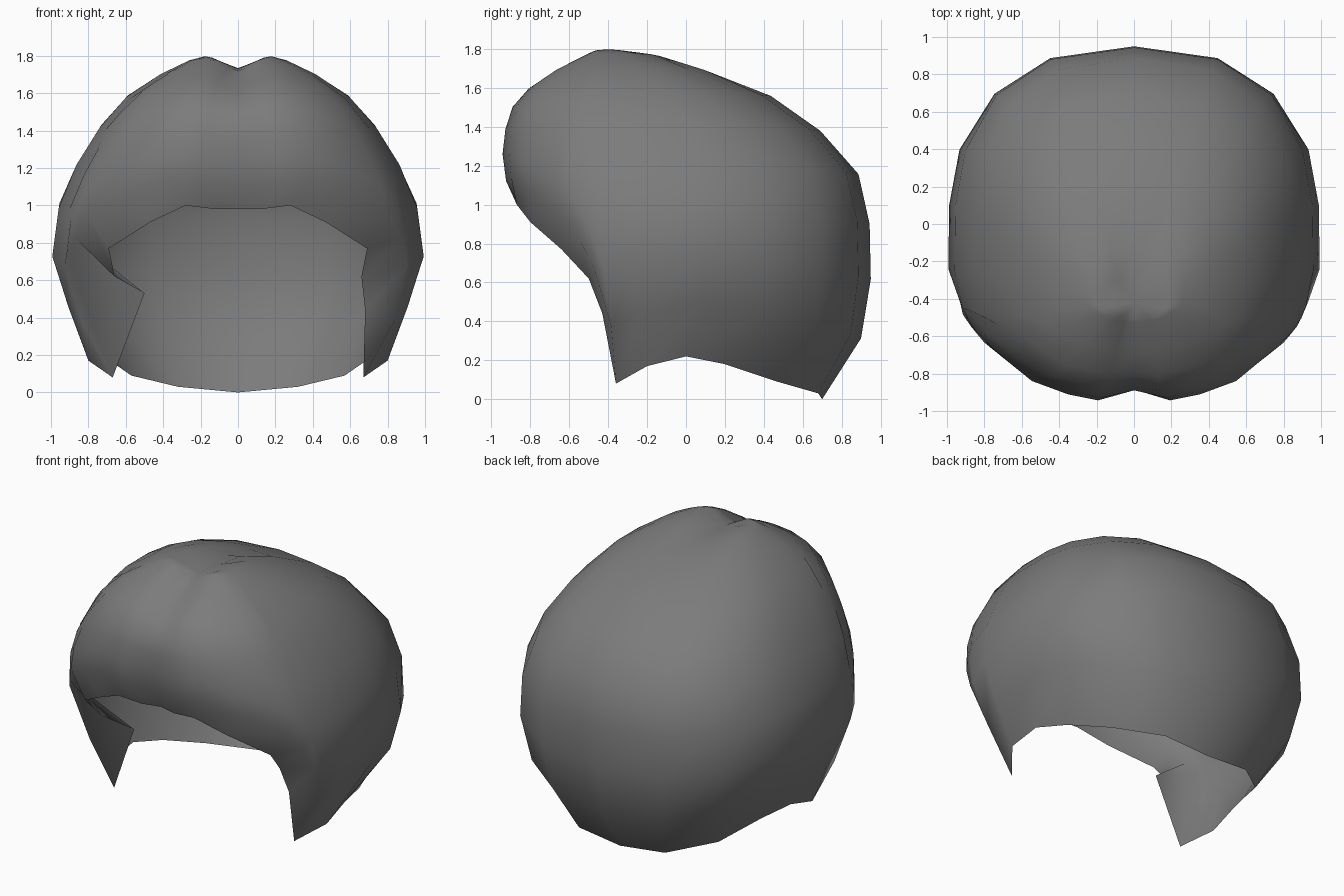
import bpy, bmesh, math

cube = bpy.data.objects.get("Cube")
if cube:
    bpy.data.objects.remove(cube, do_unlink=True)

# Body profile: height, half width, front y, back y
PROFILE = [(0, .68, -.70, .70), (.15, .80, -.72, .84), (.45, .91, -.75, .95),
           (.72, 1.0, -.84, .95), (1.02, .96, -.90, .94), (1.2, .88, -.96, .87),
           (1.47, .71, -.93, .60), (1.6, .58, -.83, .36), (1.7, .42, -.68, .10),
           (1.77, .28, -.56, -.10), (1.8, .18, -.50, -.30)]

# Rim of the opening on one side, from fringe centre to nape centre
RIM = [(0, -.82, .98), (.12, -.85, .98), (.28, -.87, 1.0), (.47, -.80, .91),
       (.69, -.64, .77), (.66, -.50, .62), (.68, -.43, .44), (.67, -.36, .08),
       (.80, -.20, .17), (.78, 0, .22), (.70, .20, .18), (.57, .47, .09),
       (.32, .68, .03), (0, .70, 0)]
ROWS = 9


def profile_at(z):
    for a, b in zip(PROFILE, PROFILE[1:]):
        if z <= b[0]:
            f = (z - a[0]) / (b[0] - a[0])
            return [p + (q - p) * f for p, q in zip(a[1:], b[1:])]
    return PROFILE[-1][1:]


def clamp(v):
    return max(0, min(1, v))


def body_point(angle, z):
    """Point on the rounded-square cross-section at a height, parted in the middle."""
    w, front, back = profile_at(z)
    mid = min(-.1, (front + back) / 2)
    s, c = math.sin(angle), math.cos(angle)
    x = w * math.copysign(abs(s) ** .8, s)
    y = mid + (front - mid if c > 0 else mid - back) * math.copysign(abs(c) ** .8, c)
    groove = .08 * math.exp(-(x / .1) ** 2) * clamp((.2 - y) / .6) * clamp((z - 1) / .2)
    up = clamp((z - 1.2) / .5)
    return x, y + groove * (1 - up), z - groove * up


# Full rim loop, with one sideburn flaring inwards
mirrored = [(-x, y, z) for x, y, z in RIM[-2:0:-1]]
flare = {(-.68, -.43, .44): (-.50, -.39, .53)}
loop = RIM + [flare.get(p, p) for p in mirrored]
angles = [math.atan2(x, -(y + .1)) for x, y, z in RIM]
angles += [-a for a in angles[-2:0:-1]]

# Hair shell: columns from rim to crown
bm = bmesh.new()
columns = []
for rim, angle in zip(loop, angles):
    col = [bm.verts.new(rim)]
    for r in range(1, ROWS + 1):
        z = rim[2] + (1.8 - rim[2]) * math.sin(r / ROWS * math.pi / 2)
        col.append(bm.verts.new(body_point(angle, z)))
    columns.append(col)
crown = bm.verts.new((0, -.42, 1.73))
for a, b in zip(columns, columns[1:] + columns[:1]):
    for r in range(ROWS):
        bm.faces.new((a[r], b[r], b[r + 1], a[r + 1]))
    bm.faces.new((a[-1], b[-1], crown))
bmesh.ops.recalc_face_normals(bm, faces=bm.faces)
if sum(f.normal.z for f in bm.faces if f.calc_center_median().z > 1.5) < 0:
    bmesh.ops.reverse_faces(bm, faces=bm.faces)
for f in bm.faces:
    f.smooth = True

mesh = bpy.data.meshes.new("hair_shell")
bm.to_mesh(mesh)
bm.free()
hair = bpy.data.objects.new("hair_shell", mesh)
bpy.context.collection.objects.link(hair)

# Hair colour
grey = bpy.data.materials.new("dark_grey")
grey.use_nodes = True
grey.diffuse_color = (.2, .2, .2, 1)
grey.node_tree.nodes["Principled BSDF"].inputs["Base Color"].default_value = (.2, .2, .2, 1)
mesh.materials.append(grey)
